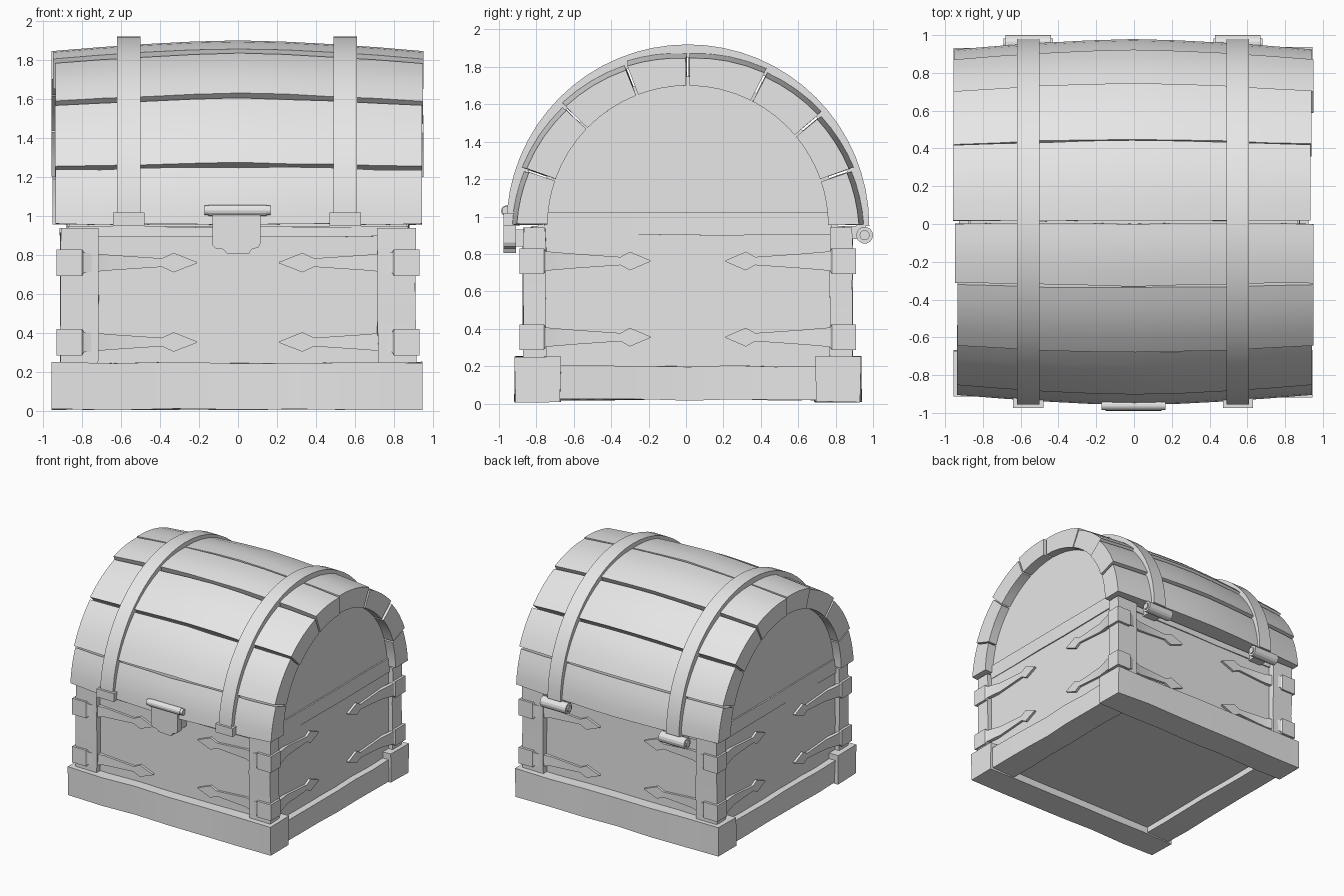
import bpy, bmesh, math, random
from math import sin, cos, pi, radians

random.seed(4)
YC = 0.01           # body centre in y
LID_Z = 0.95        # centre height of the lid arch

if "Cube" in bpy.data.objects:
    bpy.data.objects.remove(bpy.data.objects["Cube"])

grey = bpy.data.materials.new("plain_grey")
grey.use_nodes = True
grey.diffuse_color = (0.8, 0.8, 0.8, 1)
grey.node_tree.nodes["Principled BSDF"].inputs["Base Color"].default_value = (0.8, 0.8, 0.8, 1)


def loft(name, rings):
    """Skin a closed solid through a list of equal-sized rings."""
    bm = bmesh.new()
    rows = [[bm.verts.new((x, y + YC, z)) for x, y, z in ring] for ring in rings]
    n = len(rows[0])
    for a, b in zip(rows, rows[1:]):
        for i in range(n):
            j = (i + 1) % n
            bm.faces.new((a[i], a[j], b[j], b[i]))
    bm.faces.new(rows[0])
    bm.faces.new(rows[-1])
    bmesh.ops.recalc_face_normals(bm, faces=bm.faces)
    mesh = bpy.data.meshes.new(name)
    bm.to_mesh(mesh)
    bm.free()
    mesh.materials.append(grey)
    mesh.shade_smooth()
    mesh.set_sharp_from_angle(angle=radians(25))
    obj = bpy.data.objects.new(name, mesh)
    bpy.context.collection.objects.link(obj)
    return obj


def board(name, lo, hi, axis=0, cuts=1, wobble=0.0):
    """Box with cross cuts along one axis and slightly uneven hewn edges."""
    u, v = [k for k in range(3) if k != axis]
    rings = []
    for s in range(cuts + 1):
        ring = []
        for a, b in ((lo, lo), (hi, lo), (hi, hi), (lo, hi)):
            p = [0, 0, 0]
            p[axis] = lo[axis] + (hi[axis] - lo[axis]) * s / cuts
            p[u] = a[u] + random.uniform(-wobble, wobble)
            p[v] = b[v] + random.uniform(-wobble, wobble)
            ring.append(p)
        rings.append(ring)
    return loft(name, rings)


def rod(name, x0, x1, y, z, r, sides=14):
    return loft(name, [[(x, y + r * cos(2 * pi * i / sides), z + r * sin(2 * pi * i / sides))
                        for i in range(sides)] for x in (x0, x1)])


def arc_point(x, r, deg):
    a = radians(deg)
    return (x, -r * cos(a), LID_Z + r * sin(a))


# Chest body
board("body_core", (-0.87, -0.83, 0.07), (0.87, 0.83, 0.95))
for sy, side in ((-1, "front"), (1, "back")):
    y0, y1 = sorted((sy * 0.68, sy * 0.925))
    board(side + "_base_board", (-0.955, y0, 0.01), (0.945, y1, 0.25), 0, 6, 0.005)
    y0, y1 = sorted((sy * 0.70, sy * 0.838))
    board(side + "_top_rail", (-0.72, y0, 0.895), (0.72, y1, 0.945), 0, 5, 0.003)
for sx, side in ((-1, "right"), (1, "left")):
    x0, x1 = sorted((sx * 0.70, sx * 0.925))
    board(side + "_base_board", (x0, -0.69, 0.02), (x1, 0.70, 0.20), 1, 6, 0.005)
    x0, x1 = sorted((sx * 0.70, sx * 0.877))
    board(side + "_top_rail", (x0, -0.77, 0.9), (x1, 0.77, 1.02), 1, 5, 0.003)

# Corner posts and wrapped corner brackets with spear tips
# Stations: x, y, inward offset direction, half height
BRACKET = (
    (0.21, 0.85, 0, 1, 0.003), (0.33, 0.85, 0, 1, 0.05), (0.39, 0.85, 0, 1, 0.022),
    (0.66, 0.85, 0, 1, 0.04), (0.79, 0.89, 0, 1, 0.052), (0.80, 0.9, 0, 1, 0.068),
    (0.93, 0.9, 1, 1, 0.068), (0.93, 0.77, 1, 0, 0.068), (0.92, 0.76, 1, 0, 0.052),
    (0.89, 0.62, 1, 0, 0.04), (0.89, 0.36, 1, 0, 0.022), (0.89, 0.31, 1, 0, 0.05),
    (0.89, 0.2, 1, 0, 0.003))
for sx, xs in ((-1, "right"), (1, "left")):
    for sy, ys in ((-1, "front"), (1, "back")):
        x0, x1 = sorted((sx * 0.715, sx * 0.91))
        y0, y1 = sorted((sy * 0.76, sy * 0.88))
        board(f"{ys}_{xs}_post", (x0, y0, 0.2), (x1, y1, 0.94), 2, 5, 0.004)
        for z, level in ((0.355, "lower"), (0.762, "upper")):
            rings = []
            for x, y, nx, ny, h in BRACKET:
                xi, yi = x - 0.03 * nx, y - 0.03 * ny
                rings.append([(sx * x, sy * y, z - h), (sx * x, sy * y, z + h),
                              (sx * xi, sy * yi, z + h), (sx * xi, sy * yi, z - h)])
            loft(f"{level}_{ys}_{xs}_bracket", rings)

# Arched end panels of the lid
loft("lid_core", [[arc_point(x, 0.8, 180 * i / 24) for i in range(25)] for x in (-0.865, 0.865)])

# Bulging lid planks, each tilted a little so its lower edge stands proud
BOUNDS = (0, 19, 44, 69, 90, 117, 140, 161, 180)
for k, (a0, a1) in enumerate(zip(BOUNDS, BOUNDS[1:])):
    left = -0.945 + random.uniform(-0.012, 0.012)
    right = 0.94 + random.uniform(-0.012, 0.012)
    rings = []
    for s in range(9):
        x = left + (right - left) * s / 8
        lift = 0.96 - 0.055 * abs(x / 0.95) ** 1.5
        drift = random.uniform(-0.25, 0.25)
        outer, inner = [], []
        for i in range(5):
            t = i / 4
            up = t if k < 4 else 1 - t
            deg = a0 + 0.5 + (a1 - a0 - 1) * t + drift
            outer.append(arc_point(x, lift + 0.018 * (0.5 - up), deg))
            inner.append(arc_point(x, 0.75, deg))
        rings.append(outer + inner[::-1])
    loft(f"lid_plank_{k + 1}", rings)

# Lid straps, their front end caps and the rear hinges
for cx, side in ((-0.56, "right"), (0.55, "left")):
    rings = []
    for i in range(33):
        deg = 180 * i / 32
        rings.append([arc_point(cx + dx, r, deg)
                      for dx, r in ((-0.06, 0.9), (-0.06, 0.97), (0.06, 0.97), (0.06, 0.9))])
    loft(side + "_lid_strap", rings)
    board(side + "_strap_cap", (cx - 0.08, -0.985, 0.95), (cx + 0.08, -0.9, 1.02))
    rod(side + "_hinge_barrel", cx - 0.12, cx + 0.12, 0.945, 0.9, 0.045)
    rod(side + "_hinge_pin", cx - 0.13, cx + 0.13, 0.945, 0.9, 0.027)
    board(side + "_hinge_leaf", (cx - 0.06, 0.83, 0.88), (cx + 0.06, 0.95, 0.95))

# Front hasp: plate with tapered lower lip, keyhole and hinge roll
hasp = ((-0.13, 1.01), (-0.13, 0.85), (-0.115, 0.835), (-0.075, 0.83), (-0.06, 0.81),
        (0.055, 0.805), (0.07, 0.83), (0.105, 0.84), (0.115, 0.86), (0.115, 1.01))
loft("hasp_plate", [[(x, y, z) for x, z in hasp] for y in (-0.985, -0.92)])
board("hasp_backing", (-0.1, -0.93, 0.84), (0.09, -0.82, 0.93))
rod("hasp_roll", -0.15, 0.145, -0.97, 1.03, 0.029)
for x, side in ((-0.16, "right"), (0.155, "left")):
    rod(side + "_hasp_roll_end", x - 0.012, x + 0.012, -0.97, 1.03, 0.025)
